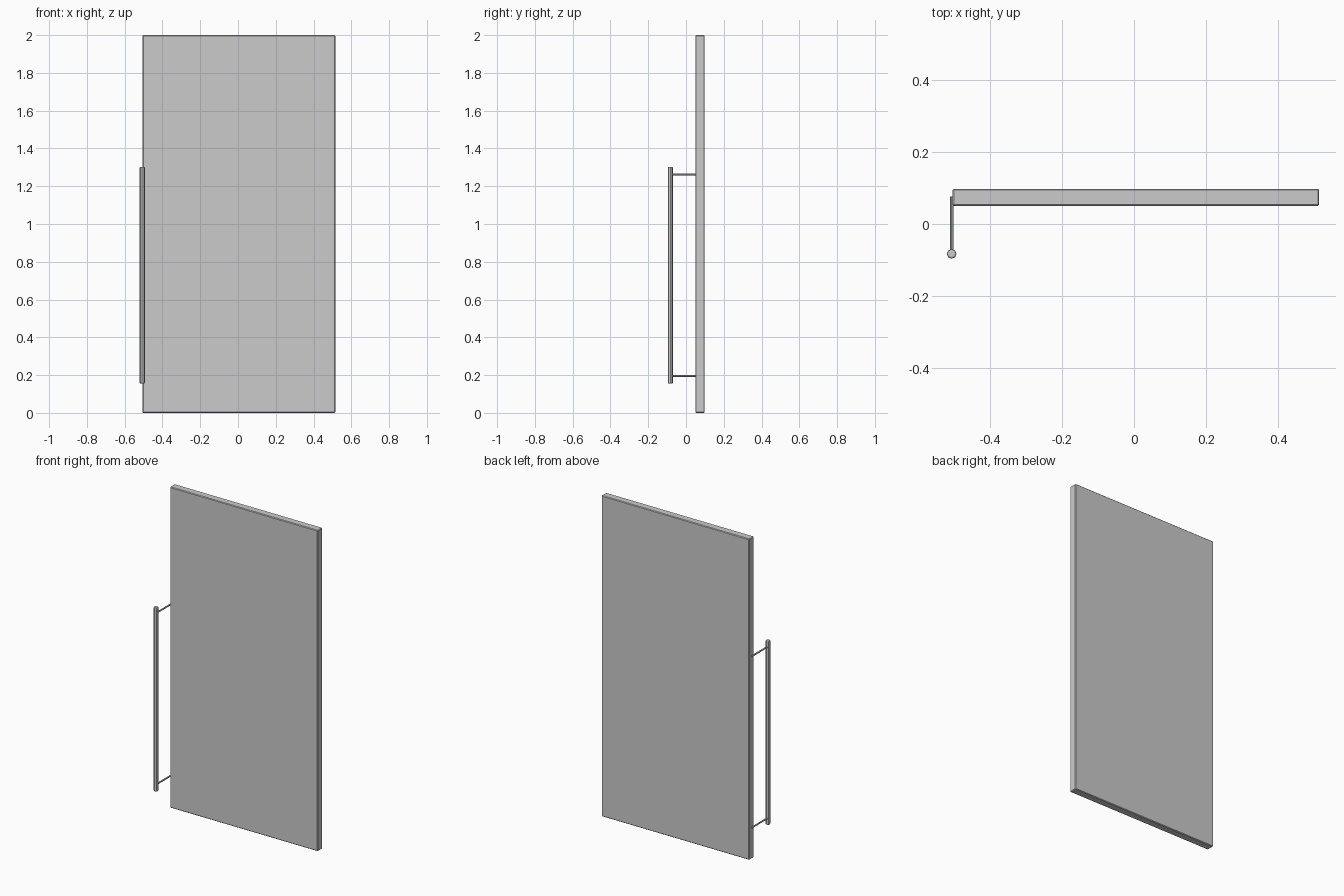
import bpy
import bmesh
from math import radians
from mathutils import Matrix, Vector

old = bpy.data.objects.get("Cube")
if old:
    bpy.data.objects.remove(old, do_unlink=True)

# Single grey finish
GREY = (0.6, 0.6, 0.6, 1.0)
grey = bpy.data.materials.new("plain grey")
grey.use_nodes = True
grey.diffuse_color = GREY
grey.node_tree.nodes["Principled BSDF"].inputs["Base Color"].default_value = GREY


def finish(name, bm, bevel, segments):
    mesh = bpy.data.meshes.new(name)
    bm.to_mesh(mesh)
    bm.free()
    mesh.materials.append(grey)
    obj = bpy.data.objects.new(name, mesh)
    bpy.context.collection.objects.link(obj)
    if bevel:
        mod = obj.modifiers.new("edge_bevel", "BEVEL")
        mod.width = bevel
        mod.segments = segments
        mod.limit_method = "ANGLE"
        mod.angle_limit = radians(50)
    return obj


def box(name, low, high, bevel):
    low, high = Vector(low), Vector(high)
    bm = bmesh.new()
    place = Matrix.Translation((low + high) / 2) @ Matrix.Diagonal((*(high - low), 1))
    bmesh.ops.create_cube(bm, size=1, matrix=place)
    return finish(name, bm, bevel, 1)


def rod(name, start, end, radius, sides, bevel=0):
    start, end = Vector(start), Vector(end)
    axis = end - start
    place = Matrix.Translation((start + end) / 2) @ axis.to_track_quat("Z", "Y").to_matrix().to_4x4()
    bm = bmesh.new()
    bmesh.ops.create_cone(bm, cap_ends=True, segments=sides, radius1=radius,
                          radius2=radius, depth=axis.length, matrix=place)
    return finish(name, bm, bevel, 2)


# Door slab with narrow chamfered edges
box("door_panel", (-0.505, 0.05, 0), (0.515, 0.098, 2), 0.004)

# Vertical pull bar on the right edge
HANDLE_X, HANDLE_Y = -0.507, -0.083
rod("handle_bar", (HANDLE_X, HANDLE_Y, 0.155), (HANDLE_X, HANDLE_Y, 1.303), 0.0135, 8, 0.005)

# Thin standoffs joining the bar to the slab
for label, z in (("lower", 0.195), ("upper", 1.263)):
    rod(label + "_handle_post", (HANDLE_X, HANDLE_Y, z), (HANDLE_X, 0.077, z), 0.005, 8)
